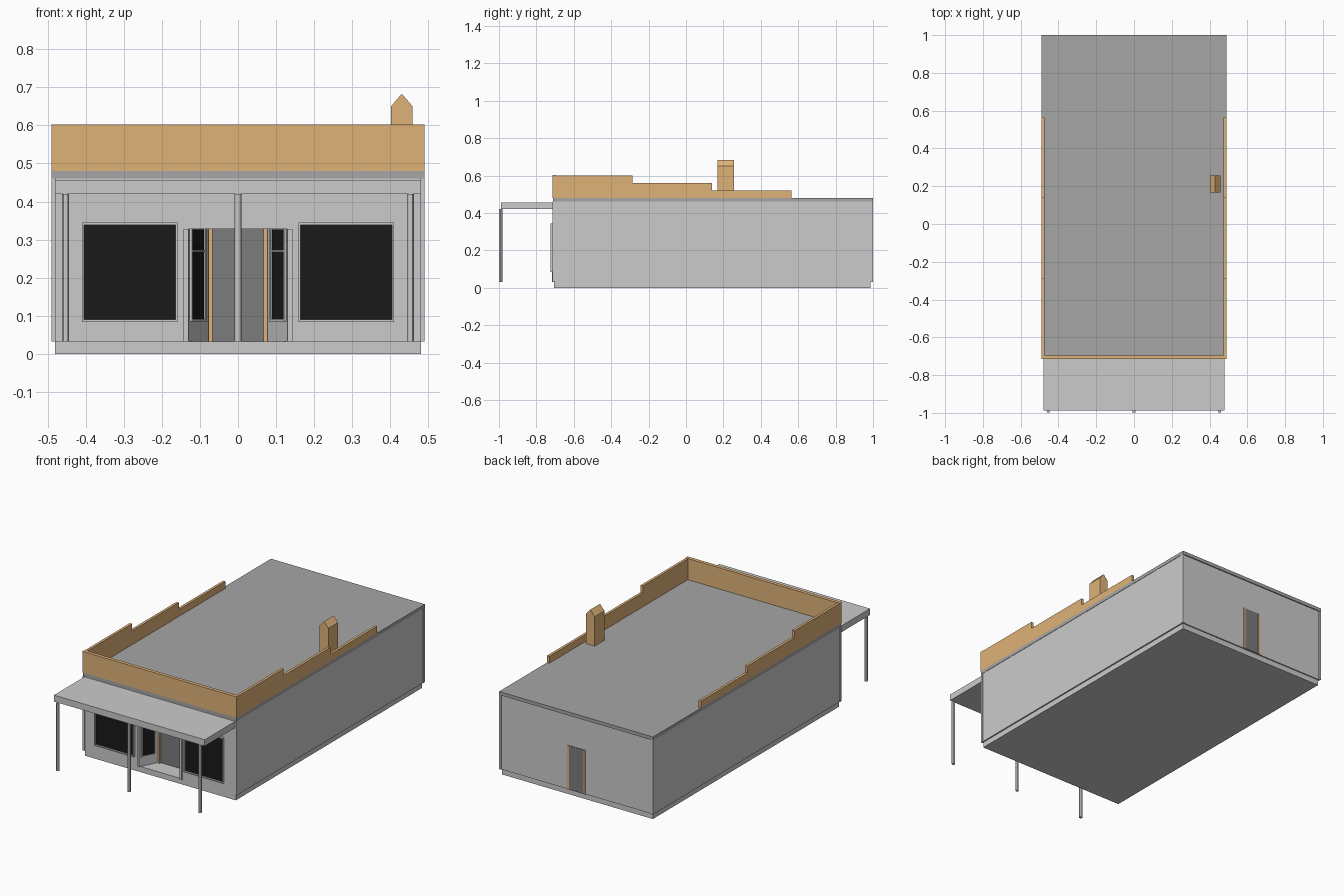
import bpy, bmesh
from mathutils import Vector

if "Cube" in bpy.data.objects:
    bpy.data.objects.remove(bpy.data.objects["Cube"])


def mat(name, r, g, b):
    m = bpy.data.materials.new(name)
    m.diffuse_color = (r, g, b, 1)
    m.use_nodes = True
    m.node_tree.nodes["Principled BSDF"].inputs["Base Color"].default_value = m.diffuse_color
    return m


WOOD = mat("wood", 0.74, 0.45, 0.19)
ROOF = mat("roof_grey", 0.38, 0.38, 0.38)
DARK = mat("door_grey", 0.2, 0.2, 0.2)
GLASS = mat("dark_glass", 0.01, 0.01, 0.01)
STONE = mat("base_grey", 0.55, 0.55, 0.55)


def prism(name, pts, vec, m=None):
    """Extrude a planar outline of 3D points along vec."""
    bm = bmesh.new()
    f = bm.faces.new([bm.verts.new(p) for p in pts])
    ext = bmesh.ops.extrude_face_region(bm, geom=[f], use_keep_orig=True)
    bmesh.ops.translate(bm, vec=Vector(vec),
                        verts=[v for v in ext["geom"] if isinstance(v, bmesh.types.BMVert)])
    bmesh.ops.recalc_face_normals(bm, faces=bm.faces)
    me = bpy.data.meshes.new(name)
    bm.to_mesh(me)
    bm.free()
    ob = bpy.data.objects.new(name, me)
    bpy.context.collection.objects.link(ob)
    if m:
        me.materials.append(m)
    return ob


def box(name, x0, x1, y0, y1, z0, z1, m=None):
    return prism(name, [(x0, y0, z0), (x1, y0, z0), (x1, y1, z0), (x0, y1, z0)],
                 (0, 0, z1 - z0), m)


# Base, walls and roof slab
box("base", -0.48, 0.48, -0.705, 0.987, 0, 0.032, STONE)
walls = box("walls", -0.488, 0.488, -0.71, 0.994, 0.032, 0.46)
box("roof", -0.49, 0.49, -0.712, 1.0, 0.46, 0.48, ROOF)
for s in (-1, 1):
    xs = sorted((s * 0.478, s * 0.49))
    box("back_corner_trim", *xs, 0.986, 0.999, 0.032, 0.46)
    box("front_corner_trim", *xs, -0.714, -0.70, 0.032, 0.46)

# Splayed entrance recess cut into the front wall
cutter = prism("recess_cutter", [(-0.13, -0.71, 0.02), (0.13, -0.71, 0.02), (0.13, -0.75, 0.02),
                                 (-0.13, -0.75, 0.02)][::-1][:2] +
               [(0.13, -0.71, 0.02), (0.075, -0.60, 0.02), (-0.075, -0.60, 0.02),
                (-0.13, -0.71, 0.02)], (0, 0, 0.308))
cutter.hide_render = True
mod = walls.modifiers.new("recess", "BOOLEAN")
mod.operation, mod.solver, mod.object = "DIFFERENCE", "EXACT", cutter
bpy.context.view_layer.objects.active = walls
bpy.ops.object.modifier_apply(modifier="recess")
bpy.data.objects.remove(cutter)

# Front door with wooden jambs
box("front_door", -0.068, 0.068, -0.606, -0.598, 0.032, 0.328, DARK)
for s in (-1, 1):
    xs = sorted((s * 0.067, s * 0.078))
    box("front_door_jamb", *xs, -0.618, -0.598, 0.032, 0.328, WOOD)


# Sidelights lying on the splayed walls
def splay(name, s, t0, t1, z0, z1, thick, m=None):
    a, d = Vector((s * 0.13, -0.71, z0)), Vector((-s * 0.055, 0.11, 0))
    n = Vector((-s * 0.11, -0.055, 0)).normalized() * thick
    p, q = a + d * t0, a + d * t1
    return prism(name, [p, q, q + n, p + n], (0, 0, z1 - z0), m)


for s in (-1, 1):
    splay("sidelight_glass", s, 0.12, 0.72, 0.09, 0.326, 0.002, GLASS)
    splay("sidelight_outer_frame", s, 0.06, 0.12, 0.085, 0.328, 0.006)
    splay("sidelight_inner_frame", s, 0.72, 0.78, 0.085, 0.328, 0.006)
    splay("sidelight_sill", s, 0.12, 0.72, 0.085, 0.091, 0.006)
    splay("sidelight_mullion", s, 0.12, 0.72, 0.268, 0.273, 0.005)
    xs = sorted((s * 0.13, s * 0.143))
    box("entrance_trim", *xs, -0.716, -0.70, 0.032, 0.328)

# Shop windows: glass with four frame bars
for s in (-1, 1):
    c = s * 0.284
    box("window_glass", c - 0.121, c + 0.121, -0.714, -0.705, 0.089, 0.34, GLASS)
    for e in (-1, 1):
        xs = sorted((c + e * 0.12, c + e * 0.125))
        box("window_side_frame", *xs, -0.724, -0.705, 0.084, 0.345)
    for z in (0.084, 0.339):
        box("window_rail", c - 0.12, c + 0.12, -0.724, -0.705, z, z + 0.006)

# Back door
box("back_door", -0.047, 0.047, 0.99, 0.997, 0.032, 0.285, DARK)
for s in (-1, 1):
    xs = sorted((s * 0.046, s * 0.057))
    box("back_door_jamb", *xs, 0.988, 0.999, 0.032, 0.285, WOOD)

# Parapet: tall front board and stepped sides
box("front_parapet", -0.49, 0.49, -0.715, -0.695, 0.48, 0.602, WOOD)
steps = [(-0.695, 0.48), (0.565, 0.48), (0.565, 0.52), (0.14, 0.52), (0.14, 0.56),
         (-0.285, 0.56), (-0.285, 0.60), (-0.695, 0.60)]
for s in (-1, 1):
    prism("side_parapet", [(s * 0.49, y, z) for y, z in steps], (-s * 0.015, 0, 0), WOOD)

# Chimney with a gabled top
gable = [(0.402, 0.48), (0.458, 0.48), (0.458, 0.65), (0.43, 0.683), (0.402, 0.65)]
prism("chimney", [(x, 0.168, z) for x, z in gable], (0, 0.088, 0), WOOD)

# Canopy on three round posts
box("canopy", -0.48, 0.48, -0.988, -0.712, 0.42, 0.457)
for x in (-0.453, 0, 0.453):
    bpy.ops.mesh.primitive_cylinder_add(vertices=12, radius=0.009, depth=0.388,
                                        location=(x, -0.991, 0.226))
    bpy.context.object.name = "canopy_post"
    bpy.ops.object.shade_smooth_by_angle()
